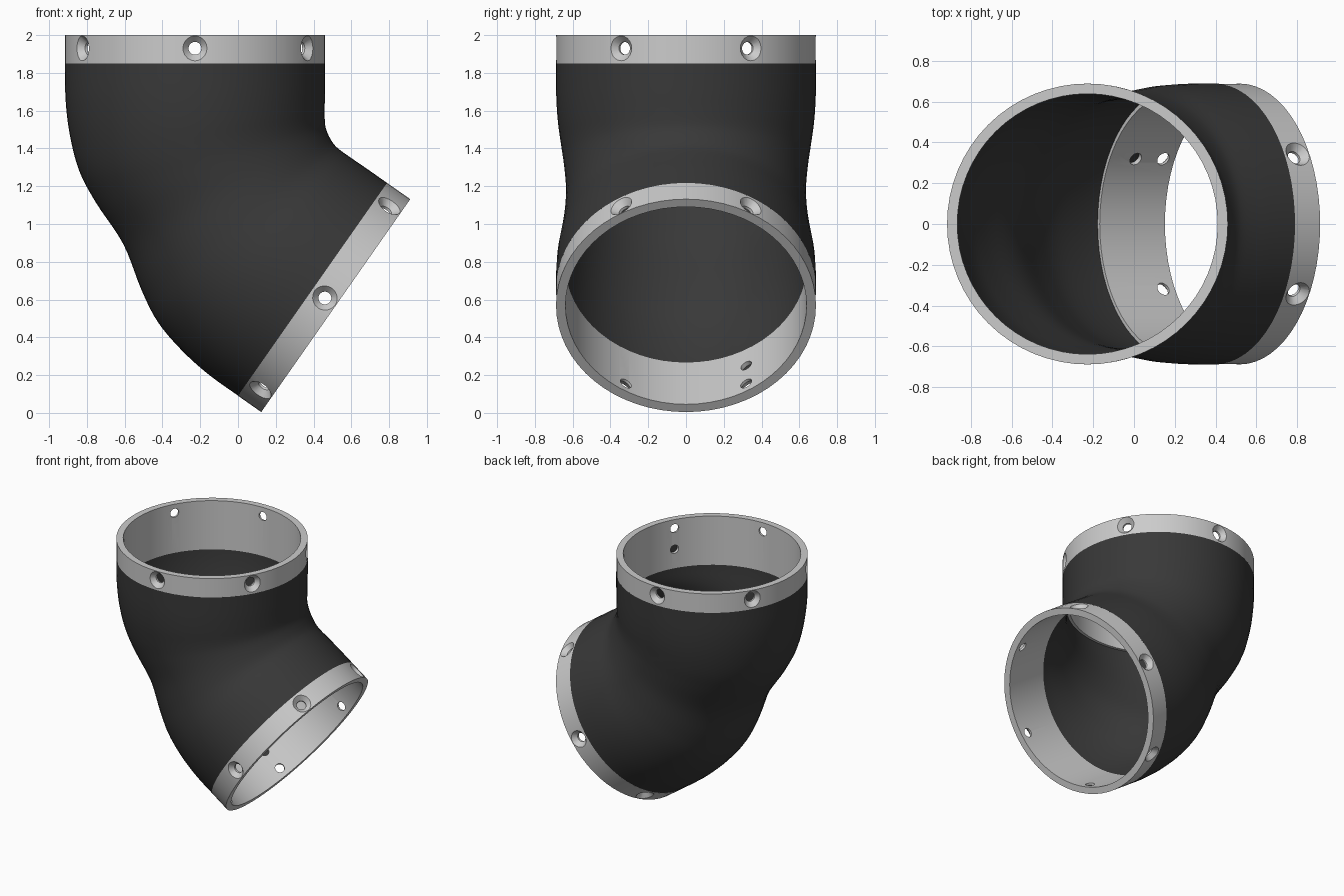
import bpy, bmesh
from math import sin, cos, pi, radians
from mathutils import Vector, Matrix

if "Cube" in bpy.data.objects:
    bpy.data.objects.remove(bpy.data.objects["Cube"])

CORNER = Vector((-0.228, 0, 1.09))   # where the two pipe axes meet
BEND = radians(125)
N = 64


def make_object(name, bm):
    bmesh.ops.recalc_face_normals(bm, faces=bm.faces)
    me = bpy.data.meshes.new(name)
    bm.to_mesh(me)
    bm.free()
    ob = bpy.data.objects.new(name, me)
    bpy.context.collection.objects.link(ob)
    return ob


def activate(ob):
    bpy.ops.object.select_all(action='DESELECT')
    ob.select_set(True)
    bpy.context.view_layer.objects.active = ob


def finish(ob):
    activate(ob)
    for m in list(ob.modifiers):
        bpy.ops.object.modifier_apply(modifier=m.name)
    bpy.ops.object.shade_smooth_by_angle(angle=radians(35))


def bridge(bm, a, b):
    n = len(a)
    for i in range(n):
        bm.faces.new((a[i], a[(i + 1) % n], b[(i + 1) % n], b[i]))


def lathe(bm, profile, closed, n, mat=Matrix()):
    rings = [[bm.verts.new(mat @ Vector((r * cos(2 * pi * i / n), r * sin(2 * pi * i / n), z)))
              for i in range(n)] for r, z in profile]
    for a, b in zip(rings, rings[1:]):
        bridge(bm, a, b)
    if closed:
        bridge(bm, rings[-1], rings[0])
    else:
        bm.faces.new(rings[0])
        bm.faces.new(rings[-1])


# End collar: outer flange plus inner sleeve, with countersunk screw holes
def collar(name, turn, extra_angle):
    bm = bmesh.new()
    lathe(bm, [(.688, .91), (.688, .76), (.662, .76), (.662, .52), (.638, .52), (.638, .91)], True, N)
    ob = make_object(name, bm)
    cb = bmesh.new()
    holes = [(radians(30 + 60 * k), .84, True) for k in range(6)] + [(extra_angle, .675, False)]
    for a, z, sunk in holes:
        mat = (Matrix.Rotation(a, 4, 'Z') @ Matrix.Translation((0, 0, z))
               @ Matrix.Rotation(pi / 2, 4, 'Y'))
        prof = [(.034, .58), (.034, .652), (.074, .696)] if sunk else [(.033, .58), (.033, .72)]
        lathe(cb, prof, False, 20, mat)
    cutter = make_object(name + "_hole_cutter", cb)
    cutter.hide_render = True
    mod = ob.modifiers.new("holes", 'BOOLEAN')
    mod.operation = 'DIFFERENCE'
    mod.solver = 'EXACT'
    mod.object = cutter
    bpy.context.view_layer.update()
    finish(ob)
    bpy.data.objects.remove(cutter, do_unlink=True)
    ob.data.transform(Matrix.Translation(CORNER) @ Matrix.Rotation(turn, 4, 'Y'))
    return ob


collar("top_collar", 0, radians(-30))
collar("lower_collar", BEND, radians(30))

# Rubber elbow: half the sections (outer x z, inner x z, half width), then mirrored
half = [(-.915, 1.85, .460, 1.85, .688), (-.913, 1.66, .460, 1.70, .687),
        (-.890, 1.47, .459, 1.61, .678), (-.840, 1.28, .460, 1.54, .660),
        (-.750, 1.11, .467, 1.50, .645), (-.607, .893, .484, 1.46, .635)]
axis = Vector((sin(BEND / 2), 0, cos(BEND / 2)))


def reflect(p):
    rel = p - CORNER
    return CORNER + 2 * rel.dot(axis) * axis - rel


secs = [(Vector((a, 0, b)), Vector((c, 0, d)), w) for a, b, c, d, w in half]
secs += [(reflect(o), reflect(i), w) for o, i, w in reversed(secs[:-1])]


def spline(p0, p1, p2, p3, t):
    return 0.5 * (2 * p1 + (p2 - p0) * t + (2 * p0 - 5 * p1 + 4 * p2 - p3) * t * t
                  + (3 * p1 - p0 - 3 * p2 + p3) * t ** 3)


rows = []
last = len(secs) - 1
for s in range(last):
    q = [secs[min(max(s + k, 0), last)] for k in (-1, 0, 1, 2)]
    for j in range(5):
        rows.append([spline(*(x[c] for x in q), j / 5) for c in range(3)])
rows.append(secs[-1])

bm = bmesh.new()
prev = None
for o, i, w in rows:
    mid, arm = (o + i) / 2, (i - o) / 2
    ring = [bm.verts.new(mid + arm * cos(2 * pi * k / N) + Vector((0, w * sin(2 * pi * k / N), 0)))
            for k in range(N)]
    if prev:
        bridge(bm, prev, ring)
    prev = ring
hose = make_object("rubber_elbow", bm)
# open tube: make sure faces point away from the middle
f = hose.data.polygons[0]
if f.normal.dot(f.center - Vector((-.228, 0, f.center.z))) < 0:
    hose.data.flip_normals()
sol = hose.modifiers.new("wall", 'SOLIDIFY')
sol.thickness = 0.025
sol.offset = -1
finish(hose)
rubber = bpy.data.materials.new("dark_rubber")
rubber.diffuse_color = (.04, .04, .04, 1)
rubber.use_nodes = True
rubber.node_tree.nodes["Principled BSDF"].inputs["Base Color"].default_value = rubber.diffuse_color
hose.data.materials.append(rubber)
